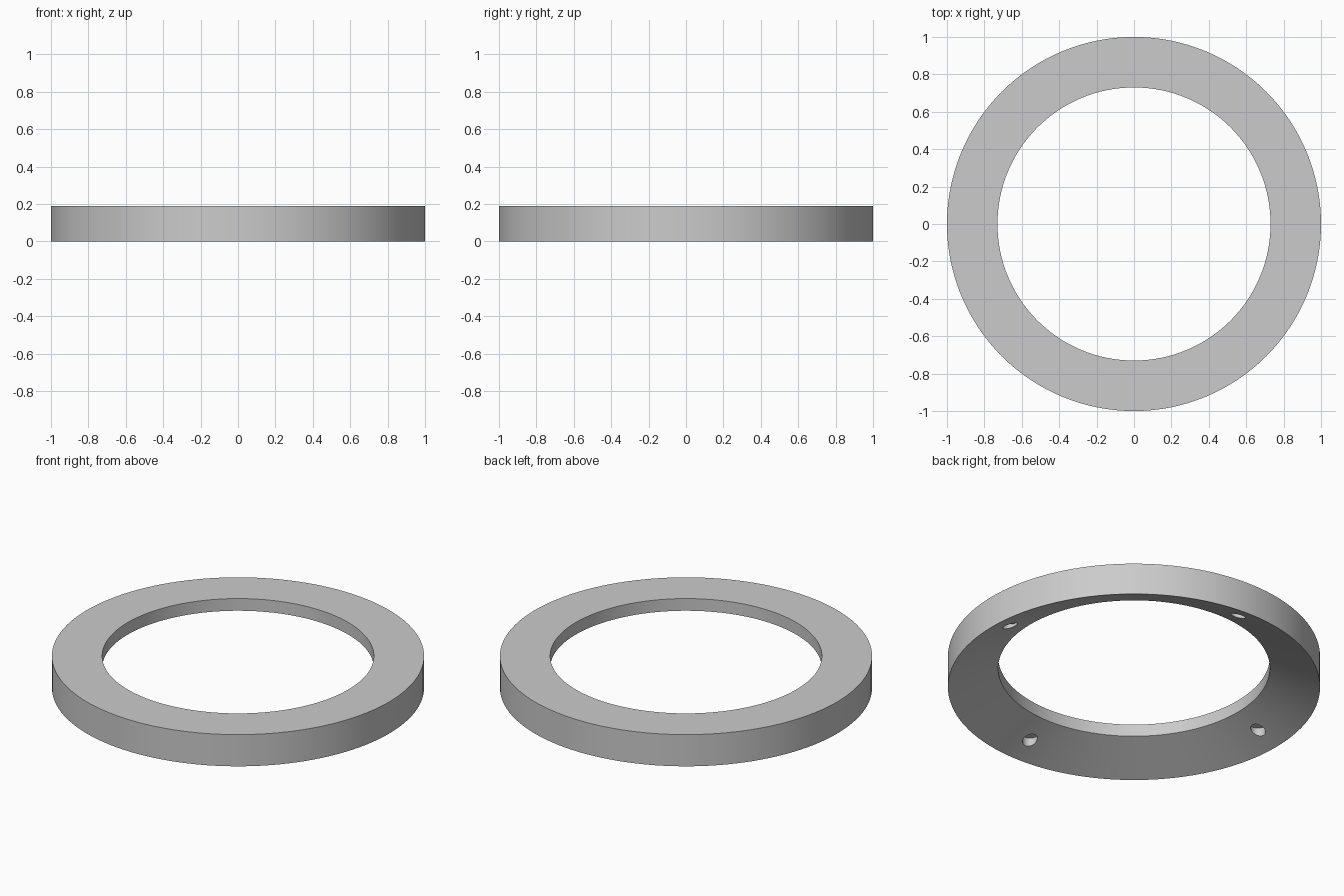
import bpy
import math

if "Cube" in bpy.data.objects:
    bpy.data.objects.remove(bpy.data.objects["Cube"], do_unlink=True)

OUTER, INNER, HEIGHT, INNER_BASE = 1.0, 0.73, 0.188, 0.116
SEGMENTS = 128
HOLE_CIRCLE, HOLE_RADIUS, HOLE_TOP = 0.87, 0.04, 0.09

grey = bpy.data.materials.new("plain grey")
grey.use_nodes = True
colour = (0.6, 0.6, 0.6, 1)
grey.diffuse_color = colour
grey.node_tree.nodes["Principled BSDF"].inputs["Base Color"].default_value = colour


def revolve(name, profile):
    """Sweep a closed (radius, height) profile around the z axis."""
    verts, faces, n = [], [], len(profile)
    for s in range(SEGMENTS):
        a = math.tau * s / SEGMENTS
        verts += [(r * math.cos(a), r * math.sin(a), z) for r, z in profile]
        t = (s + 1) % SEGMENTS
        for i in range(n):
            j = (i + 1) % n
            faces.append((s * n + i, t * n + i, t * n + j, s * n + j))
    mesh = bpy.data.meshes.new(name)
    mesh.from_pydata(verts, [], faces)
    obj = bpy.data.objects.new(name, mesh)
    bpy.context.collection.objects.link(obj)
    return obj


# Ring with a flat top and a conical underside
ring = revolve("ring", [(OUTER, 0), (OUTER, HEIGHT), (INNER, HEIGHT), (INNER, INNER_BASE)])
ring.data.materials.append(grey)

# Four blind screw holes in the underside
for k in range(4):
    a = k * math.pi / 2
    bpy.ops.mesh.primitive_cylinder_add(
        vertices=32, radius=HOLE_RADIUS, depth=0.2,
        location=(HOLE_CIRCLE * math.cos(a), HOLE_CIRCLE * math.sin(a), HOLE_TOP - 0.1))
    cutter = bpy.context.object
    cutter.name = "screw_hole_cutter"
    cutter.data.materials.append(grey)
    bpy.context.view_layer.objects.active = ring
    cut = ring.modifiers.new("screw hole", "BOOLEAN")
    cut.operation = "DIFFERENCE"
    cut.solver = "EXACT"
    cut.object = cutter
    bpy.ops.object.modifier_apply(modifier=cut.name)
    bpy.data.objects.remove(cutter, do_unlink=True)

# Smooth walls with crisp edges
bpy.ops.object.select_all(action="DESELECT")
ring.select_set(True)
bpy.context.view_layer.objects.active = ring
bpy.ops.object.shade_smooth_by_angle(angle=math.radians(20))
